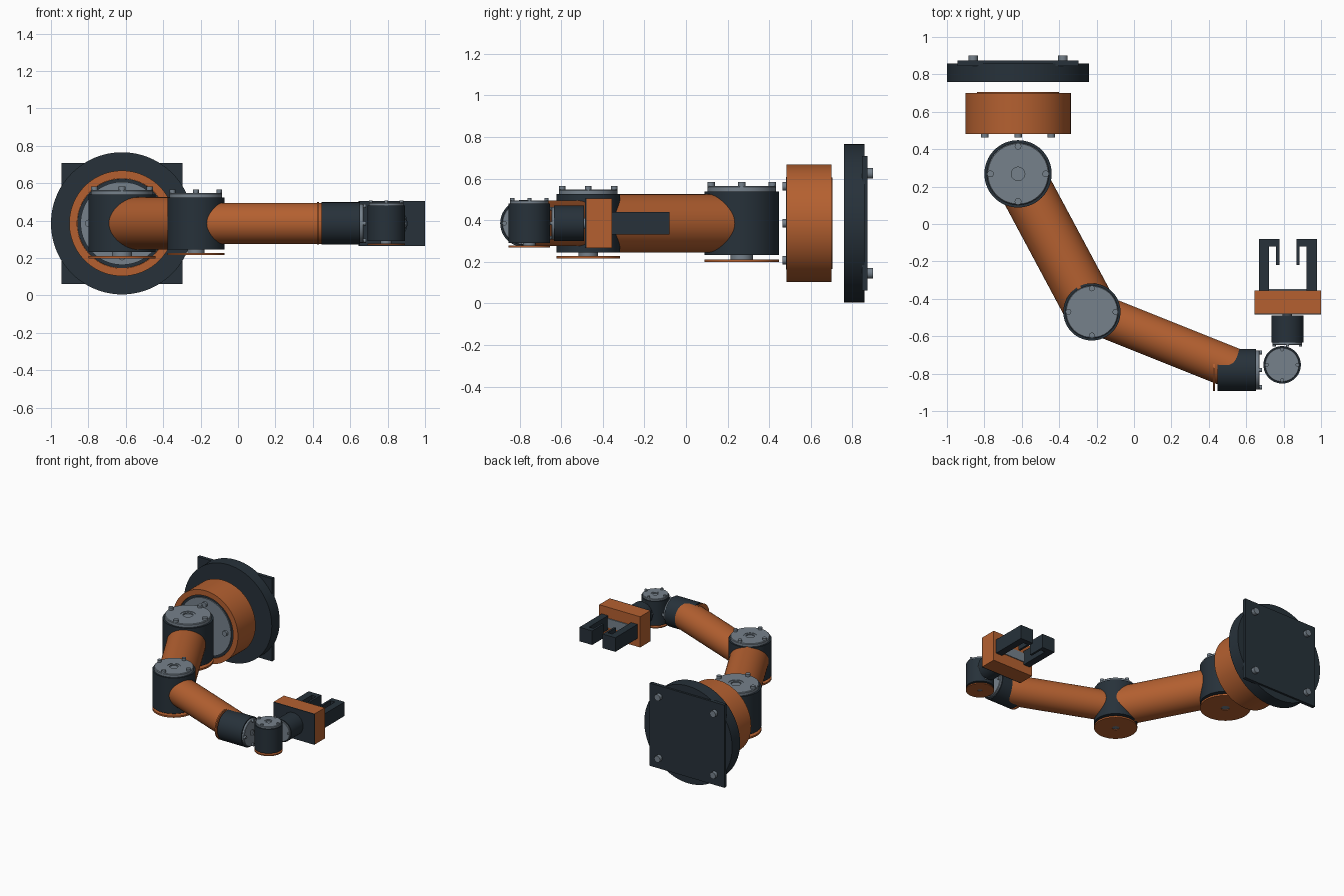
import bpy, bmesh, math
from mathutils import Vector, Matrix

if "Cube" in bpy.data.objects:
    bpy.data.objects.remove(bpy.data.objects["Cube"])


def material(name, rgb):
    m = bpy.data.materials.new(name)
    m.use_nodes = True
    m.diffuse_color = (*rgb, 1)
    bsdf = next(n for n in m.node_tree.nodes if n.type == 'BSDF_PRINCIPLED')
    bsdf.inputs["Base Color"].default_value = (*rgb, 1)
    return m


ORANGE = material("burnt orange paint", (0.46, 0.118, 0.03))
DARK = material("dark slate", (0.02, 0.031, 0.042))
GRAY = material("steel gray", (0.18, 0.22, 0.26))
AXIS_Z = 0.385


def finish(bm, name, mat):
    """Turn a bmesh into an object, smooth with sharp creases."""
    bmesh.ops.remove_doubles(bm, verts=bm.verts, dist=1e-5)
    bmesh.ops.recalc_face_normals(bm, faces=bm.faces)
    for f in bm.faces:
        f.smooth = True
    for e in bm.edges:
        e.smooth = e.calc_face_angle(math.pi) < math.radians(30)
    me = bpy.data.meshes.new(name)
    bm.to_mesh(me)
    bm.free()
    me.materials.append(mat)
    ob = bpy.data.objects.new(name, me)
    bpy.context.collection.objects.link(ob)
    return ob


def lathe(name, profile, mat, loc, axis=(0, 0, 1), sides=64):
    """Spin (radius, height) points around an axis through loc."""
    bm = bmesh.new()
    vs = [bm.verts.new((r, 0, h)) for r, h in profile]
    es = [bm.edges.new(p) for p in zip(vs, vs[1:])]
    bmesh.ops.spin(bm, geom=vs + es, cent=(0, 0, 0), axis=(0, 0, 1),
                   angle=math.tau, steps=sides, use_merge=False)
    rot = Vector(axis).to_track_quat('Z', 'Y').to_matrix().to_4x4()
    bm.transform(Matrix.Translation(loc) @ rot)
    return finish(bm, name, mat)


def rod(name, r, lo, hi, mat, loc, axis=(0, 0, 1), sides=64):
    return lathe(name, [(0, lo), (r, lo), (r, hi), (0, hi)], mat, loc, axis, sides)


def box(name, lo, hi, mat):
    bm = bmesh.new()
    bmesh.ops.create_cube(bm, size=1)
    lo, hi = Vector(lo), Vector(hi)
    bm.transform(Matrix.Translation((lo + hi) / 2) @ Matrix.Diagonal((*(hi - lo), 1)))
    return finish(bm, name, mat)


def cap_bolts(name, loc, axis, ring, r, lo, hi):
    """Four bolt heads around an axis."""
    rot = Vector(axis).to_track_quat('Z', 'Y')
    for i in range(4):
        a = i * math.pi / 2
        off = rot @ Vector((ring * math.cos(a), ring * math.sin(a), 0))
        rod(f"{name}_bolt_{i + 1}", r, lo, hi, GRAY, Vector(loc) + off, axis, 16)


def joint(name, loc, axis, r, k):
    """Dark motor housing, steel cap with bolts, orange end disc on a short neck."""
    rod(name + "_housing", r, -0.9 * k, 0.9 * k, DARK, loc, axis)
    c = 0.92 * r
    lathe(name + "_cap", [(0, 0.98 * k), (0.2 * r, 0.98 * k), (0.2 * r, 1.03 * k),
                          (0.3 * r, 1.03 * k), (0.3 * r, 1.05 * k), (0.97 * c, 1.05 * k),
                          (c, 1.02 * k), (c, 0.9 * k)], GRAY, loc, axis)
    cap_bolts(name, loc, axis, 0.82 * r, 0.1 * r, 1.0 * k, 1.16 * k)
    rod(name + "_neck", 0.3 * r, -1.07 * k, -0.88 * k, GRAY, loc, axis, 32)
    lathe(name + "_end_disc", [(0.17 * r, -1.02 * k), (r, -1.02 * k), (r, -1.1 * k),
                               (0.17 * r, -1.1 * k), (0.17 * r, -1.02 * k)], ORANGE, loc, axis)


# Wall mount: round flange, square plate and corner bolts
BX = -0.62
FRONT, BACK = (0, -1, 0), (0, 1, 0)
base = Vector((BX, 0, AXIS_Z))
rod("mount_flange", 0.38, 0.76, 0.858, DARK, base, BACK, 96)
half = 0.323
box("mount_plate", (BX - half, 0.845, AXIS_Z - half), (BX + half, 0.873, AXIS_Z + half), DARK)
for sx in (-1, 1):
    for sz in (-1, 1):
        rod("mount_bolt", 0.025, 0.87, 0.9, GRAY,
            base + Vector((sx * 0.24, 0, sz * 0.24)), BACK, 16)

# Base rotation housing: orange shell with recessed dark ring and steel cap
lathe("base_housing", [(0, 0.705), (0.22, 0.705), (0.22, 0.7), (0.282, 0.7), (0.282, 0.482),
                       (0.24, 0.482), (0.24, 0.51), (0, 0.51)], ORANGE, base, BACK, 96)
rod("base_dark_ring", 0.239, 0.49, 0.512, DARK, base, BACK, 96)
rod("base_cap", 0.222, 0.481, 0.5, GRAY, base, BACK, 96)
cap_bolts("base", base, FRONT, 0.178, 0.02, -0.49, -0.463)

# Arm joints
shoulder = Vector((BX, 0.268, AXIS_Z))
elbow = Vector((-0.225, -0.47, AXIS_Z))
wrist = Vector((0.55, -0.78, AXIS_Z))
UP = (0, 0, 1)
joint("shoulder", shoulder, UP, 0.18, 0.17)
joint("elbow", elbow, UP, 0.153, 0.155)
joint("wrist_roll", wrist, (1, 0, 0), 0.113, 0.115)
joint("wrist_pitch", Vector((0.792, -0.753, AXIS_Z)), UP, 0.1, 0.105)
joint("wrist_tool", Vector((0.82, -0.562, AXIS_Z)), FRONT, 0.086, 0.08)

# Orange arm tubes between the joints
for name, a, b, r in (("upper_arm", shoulder, elbow, 0.14), ("forearm", elbow, wrist, 0.11)):
    rod(name, r, 0, (b - a).length, ORANGE, a, b - a)

# Gripper body with dark backing plate and steel rail
GX = 0.8225
box("gripper_body", (GX - 0.177, -0.478, 0.265), (GX + 0.177, -0.355, 0.505), ORANGE)
box("gripper_backing_plate", (GX - 0.177, -0.485, 0.265), (GX + 0.177, -0.478, 0.505), DARK)
box("gripper_rail", (GX - 0.1, -0.356, 0.35), (GX + 0.1, -0.348, 0.42), GRAY)

# Hooked fingers, mirrored about the gripper centre
outline = [(0.045, -0.22), (0.045, -0.08), (0.155, -0.08), (0.155, -0.355),
           (0.1, -0.355), (0.1, -0.12), (0.062, -0.12), (0.062, -0.22)]
for side, s in (("left", 1), ("right", -1)):
    bm = bmesh.new()
    face = bm.faces.new([bm.verts.new((GX + s * x, y, 0.33)) for x, y in outline])
    new = bmesh.ops.extrude_face_region(bm, geom=[face])["geom"]
    bmesh.ops.translate(bm, vec=(0, 0, 0.11),
                        verts=[v for v in new if isinstance(v, bmesh.types.BMVert)])
    finish(bm, side + "_finger", DARK)
